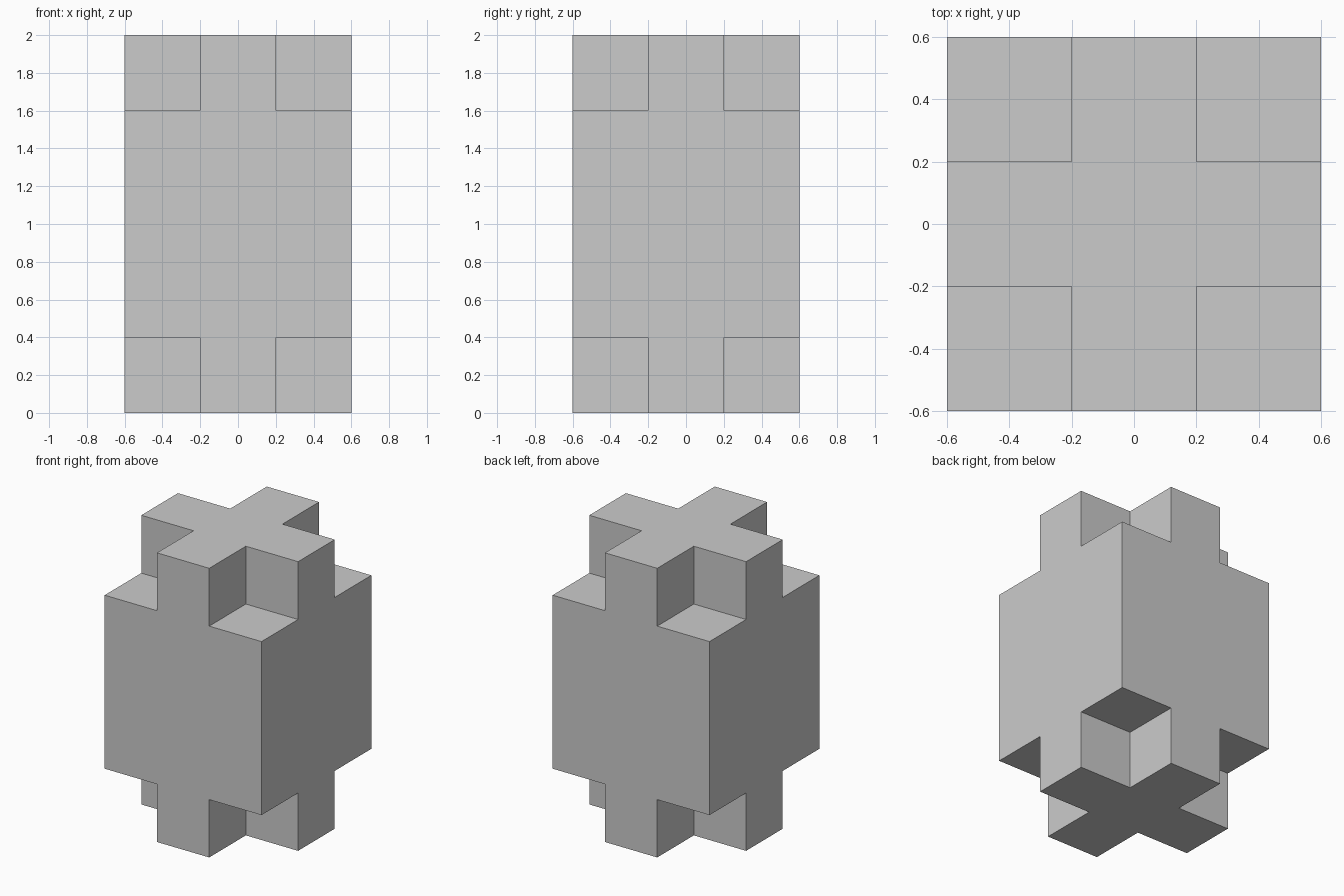
import bpy
import bmesh
import math
from itertools import product
from mathutils import Vector

if "Cube" in bpy.data.objects:
    bpy.data.objects.remove(bpy.data.objects["Cube"])

# Cell boundaries: a 3 x 3 x 3 block with its eight corner cells notched out
XY = (-0.6, -0.2, 0.2, 0.6)
Z = (0.0, 0.4, 1.6, 2.0)


def filled(cell):
    inside = all(0 <= c <= 2 for c in cell)
    return inside and any(c == 1 for c in cell)


def add_side(bm, cell, axis, step):
    """Add the outer quad of a cell on one side of an axis."""
    u, v = (axis + 1) % 3, (axis + 2) % 3
    verts = []
    for du, dv in ((0, 0), (1, 0), (1, 1), (0, 1)):
        p = list(cell)
        p[axis] += (step + 1) // 2
        p[u] += du
        p[v] += dv
        verts.append(bm.verts.new((XY[p[0]], XY[p[1]], Z[p[2]])))
    bm.faces.new(verts if step > 0 else verts[::-1])


# Notched block: only the exposed cell sides are built
bm = bmesh.new()
for cell in product(range(3), repeat=3):
    if not filled(cell):
        continue
    for axis, step in product(range(3), (-1, 1)):
        neighbour = list(cell)
        neighbour[axis] += step
        if not filled(neighbour):
            add_side(bm, cell, axis, step)

# Weld the sides and merge coplanar quads into clean flat faces
bmesh.ops.remove_doubles(bm, verts=bm.verts[:], dist=0.0001)
bmesh.ops.dissolve_limit(bm, angle_limit=math.radians(1),
                         verts=bm.verts[:], edges=bm.edges[:])
bmesh.ops.recalc_face_normals(bm, faces=bm.faces[:])

mesh = bpy.data.meshes.new("notched_block")
bm.to_mesh(mesh)
bm.free()
block = bpy.data.objects.new("notched_block", mesh)
bpy.context.collection.objects.link(block)
